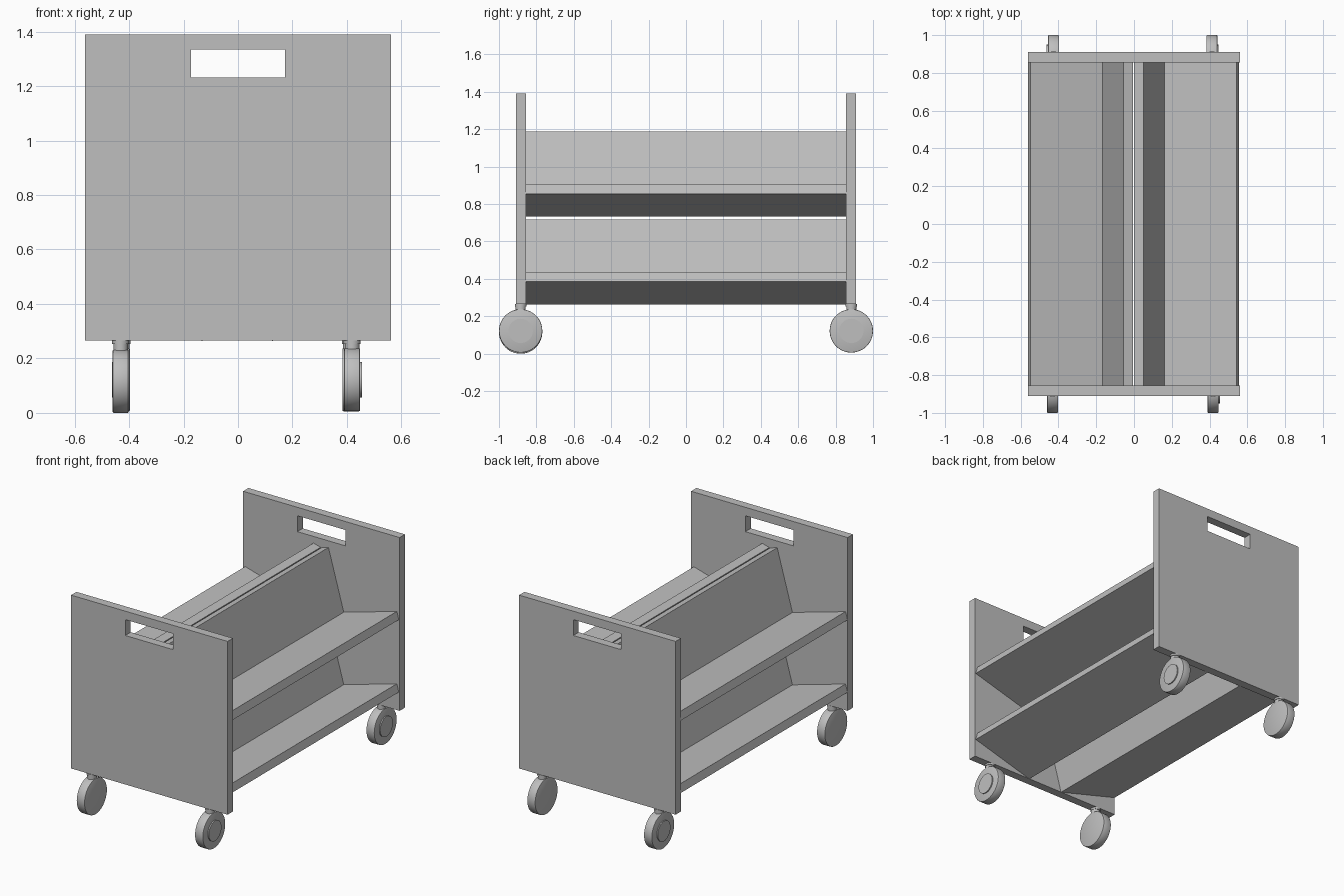
import bpy
import bmesh
import math
from mathutils import Matrix, Vector

cube = bpy.data.objects.get("Cube")
if cube:
    bpy.data.objects.remove(cube, do_unlink=True)

grey = bpy.data.materials.new("plain_grey")
grey.use_nodes = True
colour = (0.52, 0.52, 0.52, 1)
grey.diffuse_color = colour
grey.node_tree.nodes["Principled BSDF"].inputs["Base Color"].default_value = colour

PANEL_IN, PANEL_OUT = 0.855, 0.91
HALF_WIDTH, BASE, TOP = 0.562, 0.265, 1.39
TILT = math.atan(0.281)


def finish(name, bm):
    bmesh.ops.recalc_face_normals(bm, faces=bm.faces)
    mesh = bpy.data.meshes.new(name)
    bm.to_mesh(mesh)
    bm.free()
    mesh.materials.append(grey)
    obj = bpy.data.objects.new(name, mesh)
    bpy.context.collection.objects.link(obj)
    return obj


def extrude_y(bm, length):
    result = bmesh.ops.extrude_face_region(bm, geom=bm.faces[:])
    moved = [v for v in result["geom"] if isinstance(v, bmesh.types.BMVert)]
    bmesh.ops.translate(bm, verts=moved, vec=(0, length, 0))


def rectangle(bm, half, low, high, y):
    corners = ((-half, low), (half, low), (half, high), (-half, high))
    return [bm.verts.new((x, y, z)) for x, z in corners]


# End panel with a hand slot
def end_panel(name, y):
    bm = bmesh.new()
    outer = rectangle(bm, HALF_WIDTH, BASE, TOP, y)
    slot = rectangle(bm, 0.172, 1.232, 1.335, y)
    for i in range(4):
        j = (i + 1) % 4
        bm.faces.new((outer[i], outer[j], slot[j], slot[i]))
    extrude_y(bm, PANEL_OUT - PANEL_IN)
    finish(name, bm)


# Tilted shelf and backrest sharing one L-shaped section
def shelf(name, side, corner_x, corner_z):
    depth, height, thick = 0.396, 0.406, 0.052
    section = ((0, 0), (depth, 0), (depth, -thick), (-thick, -thick),
               (-thick, height), (0, height))
    turn = Matrix.Rotation(-TILT, 3, 'Y')
    bm = bmesh.new()
    verts = []
    for u, w in section:
        p = turn @ Vector((u, 0, w))
        verts.append(bm.verts.new((side * (corner_x + p.x), -PANEL_IN, corner_z + p.z)))
    # two quads keep the concave section clean
    bm.faces.new((verts[0], verts[1], verts[2], verts[3]))
    bm.faces.new((verts[0], verts[3], verts[4], verts[5]))
    bmesh.ops.dissolve_faces(bm, faces=bm.faces[:])
    extrude_y(bm, 2 * PANEL_IN)
    finish(name, bm)


def cylinder(name, radius, depth, centre, axis_x=False, bevel=0):
    bm = bmesh.new()
    bmesh.ops.create_cone(bm, cap_ends=True, segments=48, radius1=radius,
                          radius2=radius, depth=depth)
    if axis_x:
        bmesh.ops.rotate(bm, verts=bm.verts, matrix=Matrix.Rotation(math.pi / 2, 3, 'Y'))
    if bevel:
        rims = [e for e in bm.edges if any(len(f.verts) > 4 for f in e.link_faces)]
        bmesh.ops.bevel(bm, geom=rims, offset=bevel, segments=2, profile=0.5, affect='EDGES')
    bmesh.ops.translate(bm, verts=bm.verts, vec=centre)
    obj = finish(name, bm)
    bpy.ops.object.select_all(action='DESELECT')
    obj.select_set(True)
    bpy.context.view_layer.objects.active = obj
    bpy.ops.object.shade_smooth_by_angle(angle=math.radians(35))


# Caster: wheel, outer hub disc and swivel stem
def caster(name, x, y, z, hub=True):
    radius, width = 0.116, 0.058
    side = math.copysign(1, x)
    cylinder(name + "_wheel", radius, width, (x, y, z), True, 0.004)
    if hub:
        cylinder(name + "_hub", 0.065, 0.014, (x + side * width / 2, y, z), True)
    cylinder(name + "_stem", 0.027, 0.05, (x, y, 0.24))
    cylinder(name + "_collar", 0.031, 0.012, (x, y, 0.259))


end_panel("front_panel", -PANEL_OUT)
end_panel("back_panel", PANEL_IN)

for level, corner_z in (("lower", 0.328), ("upper", 0.798)):
    shelf(level + "_left_shelf", 1, 0.161, corner_z)
    shelf(level + "_right_shelf", -1, 0.166, corner_z)

caster("front_left", 0.419, -0.884, 0.122)
caster("front_right", -0.431, -0.884, 0.116, hub=False)
caster("back_left", 0.412, 0.884, 0.122)
caster("back_right", -0.426, 0.884, 0.122)
